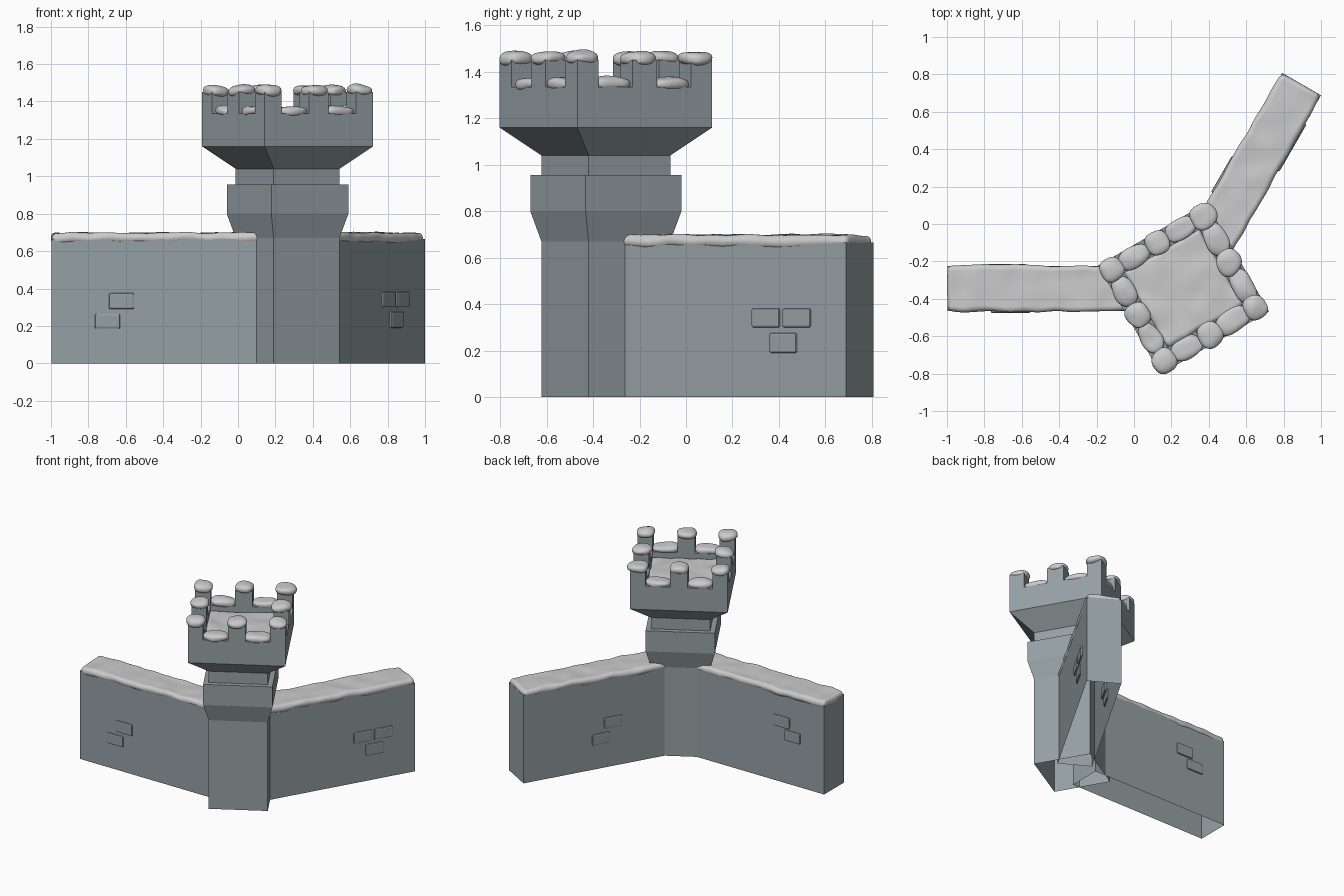
import bpy, bmesh, random
from math import radians
from mathutils import Matrix, Vector, noise

if "Cube" in bpy.data.objects:
    bpy.data.objects.remove(bpy.data.objects["Cube"])

random.seed(4)
CENTER = Matrix.Translation((0.265, -0.345, 0))
TOWER = CENTER @ Matrix.Rotation(radians(30), 4, 'Z')

stone = bpy.data.materials.new("stone")
stone.diffuse_color = (0.30, 0.35, 0.37, 1)
stone.use_nodes = True
stone.node_tree.nodes["Principled BSDF"].inputs["Base Color"].default_value = stone.diffuse_color


def finish(name, bm, matrix, mat=None, smooth=False):
    bmesh.ops.recalc_face_normals(bm, faces=bm.faces)
    me = bpy.data.meshes.new(name)
    bm.to_mesh(me)
    bm.free()
    ob = bpy.data.objects.new(name, me)
    bpy.context.collection.objects.link(ob)
    ob.matrix_world = matrix
    if mat:
        me.materials.append(mat)
    for p in me.polygons:
        p.use_smooth = smooth
    return ob


def box(lo, hi):
    bm = bmesh.new()
    lo, hi = Vector(lo), Vector(hi)
    bmesh.ops.create_cube(bm, size=1)
    for v in bm.verts:
        v.co = (lo + hi) / 2 + v.co * (hi - lo)
    return bm


def wobble(bm, amount, freq, seed):
    for v in bm.verts:
        v.co += noise.noise_vector(v.co * freq + Vector((seed, 0, 0))) * amount


def snow_slab(name, lo, hi, matrix, r, amount, seed):
    bm = box(lo, hi)
    for axis in (0, 1):
        n = int((hi[axis] - lo[axis]) / 0.03)
        for i in range(1, n):
            no, co = Vector((0, 0, 0)), Vector(lo)
            no[axis] = 1
            co[axis] = lo[axis] + (hi[axis] - lo[axis]) * i / n
            bmesh.ops.bisect_plane(bm, geom=bm.verts[:] + bm.edges[:] + bm.faces[:],
                                   plane_co=co, plane_no=no)
    sharp = [e for e in bm.edges if len(e.link_faces) == 2 and e.calc_face_angle() > 1]
    bmesh.ops.bevel(bm, geom=sharp, offset=r, segments=4, profile=0.5,
                    affect='EDGES', clamp_overlap=True)
    wobble(bm, amount, 9, seed)
    return finish(name, bm, matrix, smooth=True)


def snow_blob(name, loc, size, seed):
    bm = bmesh.new()
    bmesh.ops.create_icosphere(bm, subdivisions=4, radius=1)
    for v in bm.verts:
        v.co = Vector([(1 if c > 0 else -1) * abs(c) ** 0.8 * s + l
                       for c, s, l in zip(v.co, size, loc)])
    wobble(bm, 0.012, 9, seed)
    return finish(name, bm, TOWER, smooth=True)


# tower: square profile open at the bottom, topped by a battlement grid
bm = bmesh.new()
profile = [(0.203, 0), (0.203, 0.67), (0.238, 0.80), (0.238, 0.955),
           (0.203, 0.955), (0.203, 1.04), (0.335, 1.16)]
rings = [[bm.verts.new((sx * h, sy * h, z)) for sx, sy in ((-1, -1), (1, -1), (1, 1), (-1, 1))]
         for h, z in profile]
for a, b in zip(rings, rings[1:]):
    for i in range(4):
        j = (i + 1) % 4
        bm.faces.new((a[i], a[j], b[j], b[i]))

cuts = [-0.335, -0.23, -0.06, 0.06, 0.23, 0.335]
MERLON, CRENEL, FLOOR, BASE = 1.45, 1.335, 1.25, 1.16


def height(i, j):
    if not (0 <= i < 5 and 0 <= j < 5):
        return BASE
    if 0 < i < 4 and 0 < j < 4:
        return FLOOR
    return MERLON if i % 2 == 0 and j % 2 == 0 else CRENEL


for i in range(5):
    for j in range(5):
        h = height(i, j)
        c = [(cuts[i], cuts[j]), (cuts[i + 1], cuts[j]),
             (cuts[i + 1], cuts[j + 1]), (cuts[i], cuts[j + 1])]
        bm.faces.new([bm.verts.new((*p, h)) for p in c])
        for k, (di, dj) in enumerate(((0, -1), (1, 0), (0, 1), (-1, 0))):
            low = height(i + di, j + dj)
            if low < h:
                p, q = c[k], c[(k + 1) % 4]
                levels = [z for z in (BASE, FLOOR, CRENEL, MERLON) if low <= z <= h]
                for z0, z1 in zip(levels, levels[1:]):
                    bm.faces.new([bm.verts.new(v) for v in
                                  ((*p, z0), (*q, z0), (*q, z1), (*p, z1))])
bmesh.ops.remove_doubles(bm, verts=bm.verts, dist=0.0005)
bmesh.ops.dissolve_limit(bm, angle_limit=0.02, verts=bm.verts, edges=bm.edges)
finish("tower", bm, TOWER, stone)

# snow caps on merlons and in the gaps between them
mid = [(a + b) / 2 for a, b in zip(cuts, cuts[1:])]
for i in range(5):
    for j in range(5):
        h = height(i, j)
        s = random.uniform(0.95, 1.1)
        if h == MERLON:
            snow_blob("merlon_snow", (mid[i], mid[j], 1.458),
                      (0.066 * s, 0.066 * s, 0.031), i * 7 + j * 3)
        elif h == CRENEL:
            along, across = 0.088 * s, 0.058 * s
            size = (along, across, 0.03) if j in (0, 4) else (across, along, 0.03)
            snow_blob("gap_snow", (mid[i], mid[j], 1.347), size, i * 7 + j * 3)
snow_slab("tower_floor_snow", (-0.236, -0.236, 1.24), (0.236, 0.236, 1.3),
          TOWER, 0.025, 0.014, 2)

# two walls: direction, front side sign, bricks as (side, start, end, bottom, top)
walls = [
    ("left", 180, 1, [(1, 0.82, 0.955, 0.29, 0.375), (1, 0.895, 1.03, 0.185, 0.265),
                      (-1, 0.84, 0.975, 0.415, 0.50), (-1, 0.93, 1.065, 0.325, 0.405)]),
    ("right", 60, -1, [(1, 0.797, 0.935, 0.30, 0.382), (1, 0.95, 1.088, 0.30, 0.382),
                       (1, 0.885, 1.02, 0.19, 0.275),
                       (-1, 0.52, 0.655, 0.295, 0.375), (-1, 0.61, 0.745, 0.185, 0.265)]),
]
for name, angle, front, bricks in walls:
    m = CENTER @ Matrix.Rotation(radians(angle), 4, 'Z')
    bm = box((0.11, -0.12, 0), (1.262, 0.12, 0.665))
    bmesh.ops.delete(bm, geom=[f for f in bm.faces if f.calc_center_median().z < 0.01],
                     context='FACES')
    finish(name + "_wall", bm, m, stone)
    snow_slab(name + "_wall_snow", (0.14, -0.124, 0.643), (1.262, 0.124, 0.699),
              m, 0.026, 0.009, angle)
    # raised bricks with rounded edges
    for side, x0, x1, z0, z1 in bricks:
        y = sorted((side * front * 0.11, side * front * 0.131))
        bm = box((x0, y[0], z0), (x1, y[1], z1))
        bmesh.ops.bevel(bm, geom=bm.edges[:], offset=0.008, segments=2, profile=0.5,
                        affect='EDGES')
        finish(name + "_wall_brick", bm, m, stone)
